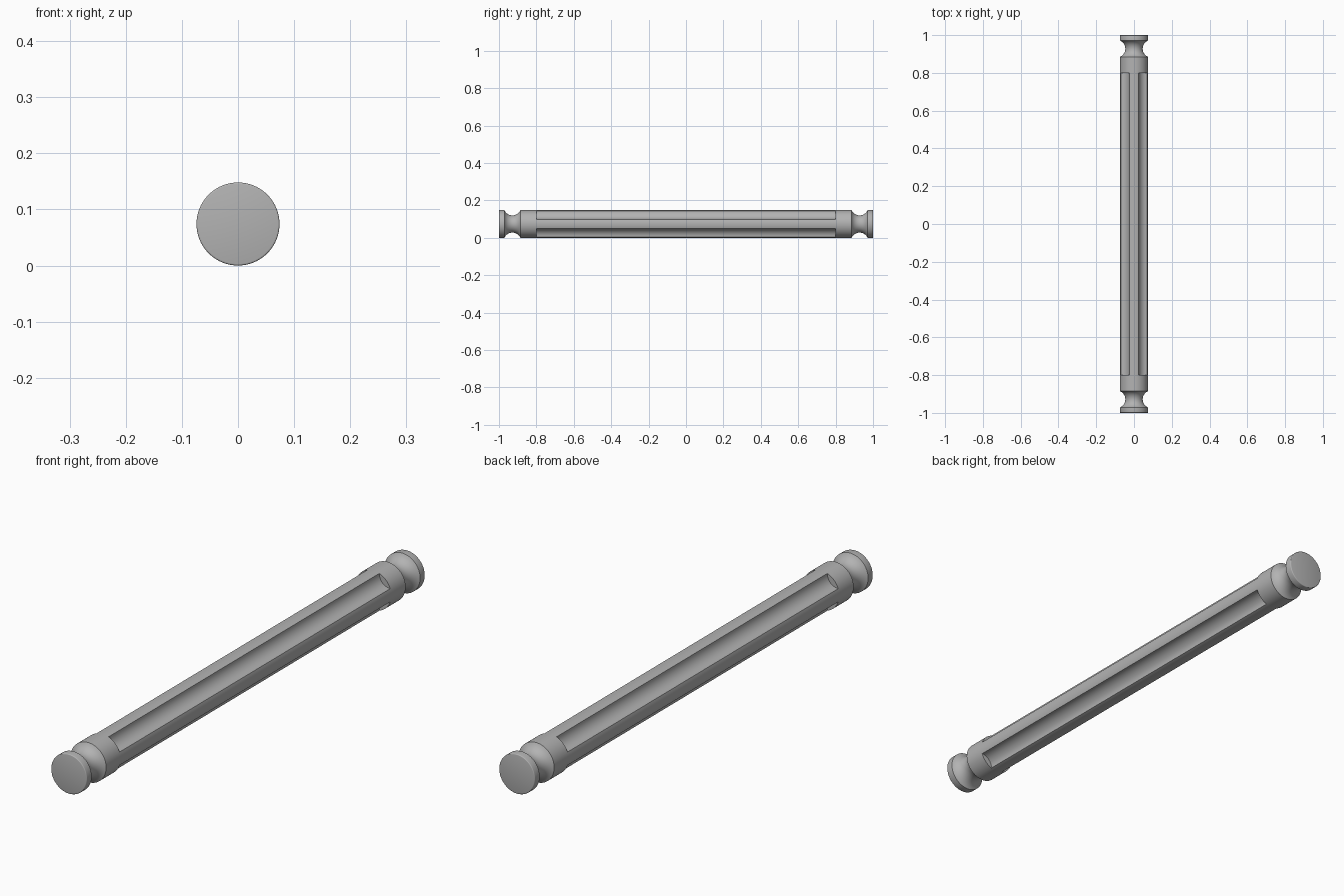
import bpy, bmesh, math
from mathutils import Matrix, Vector

cube = bpy.data.objects.get("Cube")
if cube:
    bpy.data.objects.remove(cube, do_unlink=True)

R = 0.074                       # rod radius
HALF = 1.0                      # half length
FLUTE_HALF = 0.8                # half length of each flute
FLUTE_R = 0.045                 # flute cutter radius
FLUTE_OFFSET = 0.0985           # cutter axis distance from rod axis
NECK_Y, NECK_W, NECK_D = 0.928, 0.043, 0.028
SEGMENTS = 96

metal = bpy.data.materials.new("grey metal")
metal.use_nodes = True
grey = (0.45, 0.45, 0.45, 1)
metal.diffuse_color = grey
metal.node_tree.nodes["Principled BSDF"].inputs["Base Color"].default_value = grey


def make_object(name, bm):
    bmesh.ops.recalc_face_normals(bm, faces=bm.faces)
    mesh = bpy.data.meshes.new(name)
    bm.to_mesh(mesh)
    bm.free()
    mesh.materials.append(metal)
    obj = bpy.data.objects.new(name, mesh)
    bpy.context.collection.objects.link(obj)
    return obj


def end_profile():
    """Radius and y from the shoulder out to the end face."""
    arc_r = (NECK_W ** 2 + NECK_D ** 2) / (2 * NECK_D)
    sweep = math.asin(NECK_W / arc_r)
    points = []
    for i in range(17):
        a = sweep * (i / 8 - 1)
        points.append((R - NECK_D + arc_r * (1 - math.cos(a)), NECK_Y + arc_r * math.sin(a)))
    bevel = 0.003
    for i in range(4):
        a = math.pi / 2 * i / 3
        points.append((R - bevel + bevel * math.cos(a), HALF - bevel + bevel * math.sin(a)))
    return points


# Turned rod with a rounded neck at each end
half = end_profile()
profile = [(r, -y) for r, y in reversed(half)] + half
bm = bmesh.new()
rings = []
for r, y in profile:
    rings.append([bm.verts.new((r * math.cos(a), y, R + r * math.sin(a)))
                  for a in (2 * math.pi * k / SEGMENTS for k in range(SEGMENTS))])
for lower, upper in zip(rings, rings[1:]):
    for k in range(SEGMENTS):
        n = (k + 1) % SEGMENTS
        bm.faces.new((lower[k], lower[n], upper[n], upper[k]))
bm.faces.new(rings[0])
bm.faces.new(rings[-1])
rod = make_object("fluted_rod", bm)

# Four diagonal flute cutters
bm = bmesh.new()
for i in range(4):
    a = math.radians(45 + 90 * i)
    centre = Vector((FLUTE_OFFSET * math.cos(a), 0, R + FLUTE_OFFSET * math.sin(a)))
    bmesh.ops.create_cone(bm, cap_ends=True, segments=64, radius1=FLUTE_R, radius2=FLUTE_R,
                          depth=2 * FLUTE_HALF,
                          matrix=Matrix.Translation(centre) @ Matrix.Rotation(math.pi / 2, 4, 'X'))
cutter = make_object("flute_cutter", bm)
cutter.hide_render = True

# Cut the flutes and remove the cutter
bpy.ops.object.select_all(action='DESELECT')
rod.select_set(True)
bpy.context.view_layer.objects.active = rod
cut = rod.modifiers.new("flutes", 'BOOLEAN')
cut.operation = 'DIFFERENCE'
cut.solver = 'EXACT'
cut.object = cutter
bpy.ops.object.modifier_apply(modifier=cut.name)
bpy.data.objects.remove(cutter, do_unlink=True)

bpy.ops.object.shade_smooth_by_angle(angle=math.radians(32))
